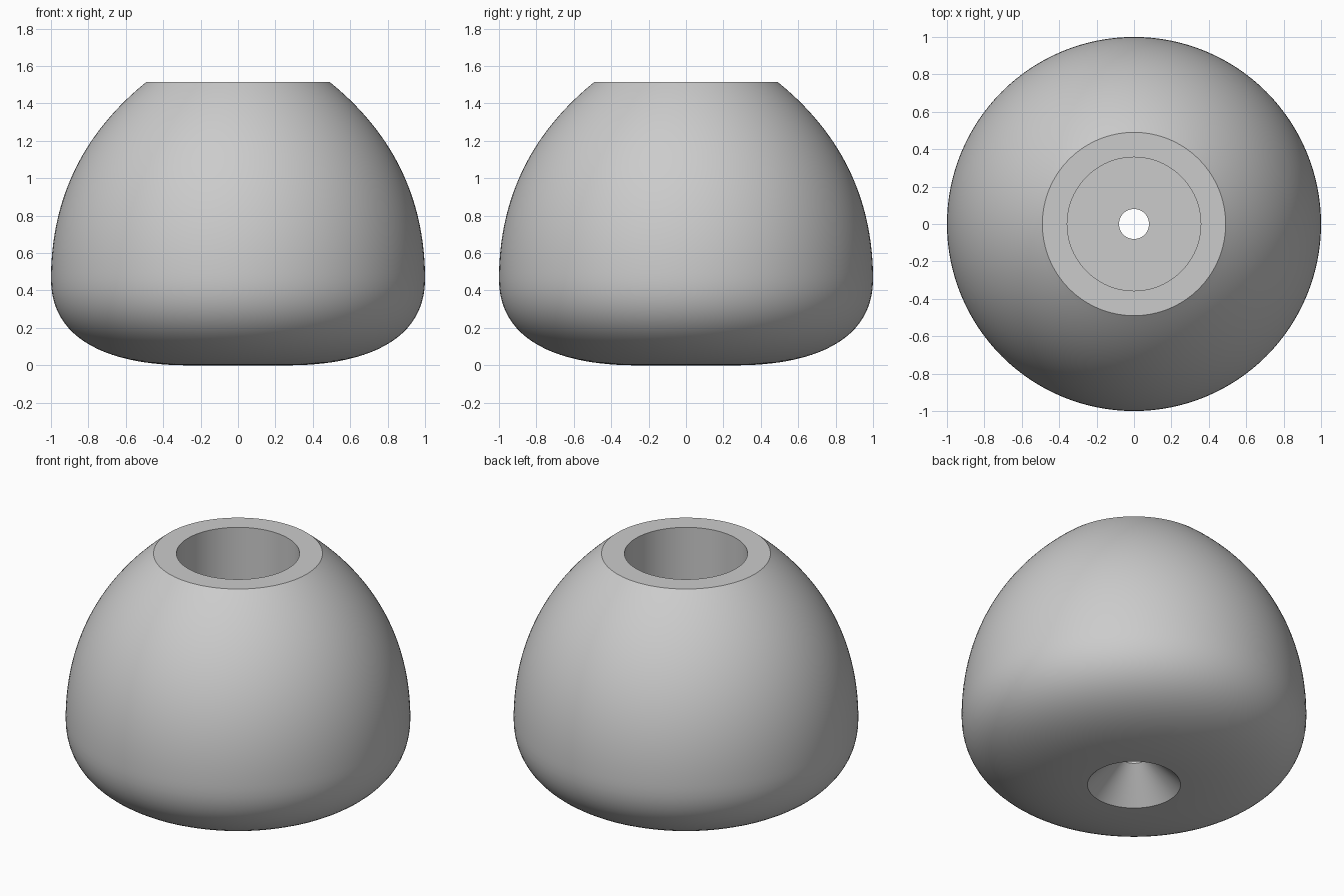
import bpy, bmesh, math
from mathutils import Vector
from mathutils.geometry import interpolate_bezier

cube = bpy.data.objects.get("Cube")
if cube:
    bpy.data.objects.remove(cube, do_unlink=True)

SEGMENTS = 128
HEIGHT = 1.515


def bezier(points, count):
    a, b, c, d = [Vector((r, 0, z)) for r, z in points]
    return list(interpolate_bezier(a, b, c, d, count))


# Outer wall: rounded underside, then the tapering dome
underside = bezier([(0.27, 0), (0.62, 0), (1, 0.1), (1, 0.46)], 24)
dome = bezier([(1, 0.46), (1, 0.82), (0.88, 1.2), (0.49, HEIGHT)], 32)

# Inner wall: top bore, flat floor, screw hole, countersink
inner = [Vector((r, 0, z)) for r, z in
         [(0.357, HEIGHT), (0.357, 0.5), (0.08, 0.5), (0.08, 0.19)]]
profile = underside + dome[1:] + inner

# Revolve the closed profile about z
bm = bmesh.new()
verts = [bm.verts.new(p) for p in profile]
edges = [bm.edges.new((v, verts[(i + 1) % len(verts)])) for i, v in enumerate(verts)]
bmesh.ops.spin(bm, geom=verts + edges, axis=(0, 0, 1), cent=(0, 0, 0),
               angle=math.tau, steps=SEGMENTS, use_duplicate=False)
bmesh.ops.remove_doubles(bm, verts=bm.verts, dist=0.0005)
bmesh.ops.recalc_face_normals(bm, faces=bm.faces)
mesh = bpy.data.meshes.new("knob_body")
bm.to_mesh(mesh)
bm.free()
body = bpy.data.objects.new("knob_body", mesh)
bpy.context.collection.objects.link(body)

# Plain grey
grey = bpy.data.materials.new("plain_grey")
grey.use_nodes = True
colour = (0.6, 0.6, 0.6, 1)
grey.diffuse_color = colour
grey.node_tree.nodes["Principled BSDF"].inputs["Base Color"].default_value = colour
mesh.materials.append(grey)

# Smooth walls with crisp rims
bpy.ops.object.select_all(action="DESELECT")
body.select_set(True)
bpy.context.view_layer.objects.active = body
bpy.ops.object.shade_smooth_by_angle(angle=math.radians(30))
